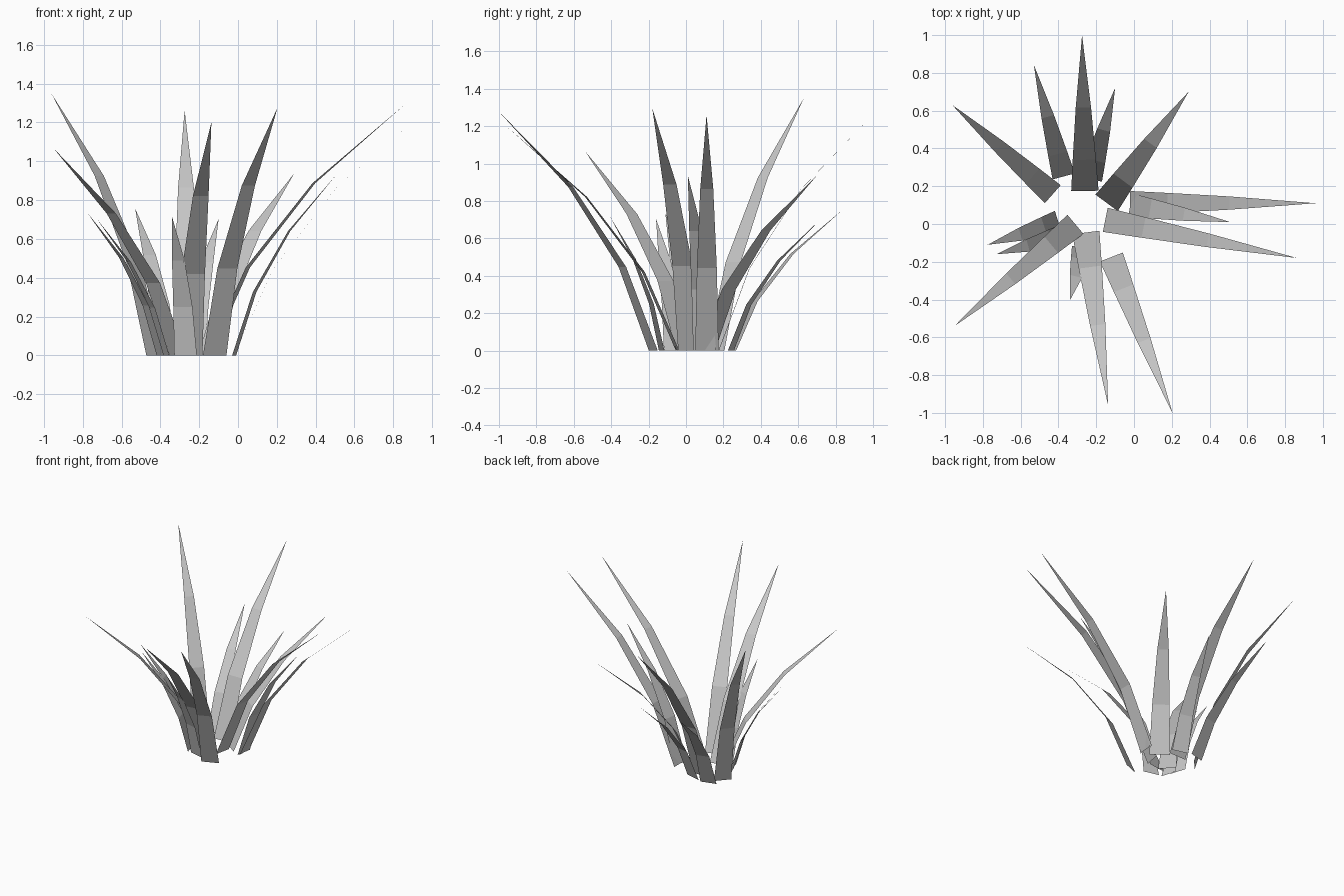
import bpy
from mathutils import Vector

cube = bpy.data.objects.get("Cube")
if cube:
    bpy.data.objects.remove(cube, do_unlink=True)

# Single plain grey for every leaf
grey = bpy.data.materials.new("leaf grey")
grey.use_nodes = True
colour = (0.57, 0.57, 0.57, 1)
grey.diffuse_color = colour
grey.node_tree.nodes["Principled BSDF"].inputs["Base Color"].default_value = colour

# Shared leaf profile: outward lean, height and width as fractions
PROFILE = [(0, 0, 1), (0.2, 0.35, 0.85), (0.535, 0.685, 0.56)]


def leaf(name, base, tip, width):
    """Flat tapering strip that bends outward twice and ends in a point."""
    start = Vector((*base, 0))
    reach = Vector((tip[0], tip[1], 0)) - start
    side = Vector((-reach.y, reach.x, 0)).normalized() * width / 2
    verts = []
    for lean, rise, taper in PROFILE:
        centre = start + reach * lean + Vector((0, 0, tip[2] * rise))
        verts += [centre + side * taper, centre - side * taper]
    verts.append(Vector(tip))
    mesh = bpy.data.meshes.new(name)
    mesh.from_pydata(verts, [], [(0, 1, 3, 2), (2, 3, 5, 4), (4, 5, 6)])
    mesh.materials.append(grey)
    bpy.context.collection.objects.link(bpy.data.objects.new(name, mesh))


# Tall outer leaves
leaf("tall_leaf_back_right", (-0.43, 0.158), (-0.962, 0.63, 1.35), 0.127)
leaf("tall_leaf_back", (-0.26, 0.175), (-0.275, 1.0, 1.262), 0.145)
leaf("tall_leaf_left", (-0.02, 0.112), (0.962, 0.11, 1.26), 0.125)
leaf("tall_leaf_left_front", (-0.152, 0.022), (0.862, -0.18, 1.295), 0.13)
leaf("tall_leaf_front_left", (-0.12, -0.175), (0.204, -1.0, 1.277), 0.13)
leaf("tall_leaf_front", (-0.255, -0.045), (-0.137, -0.96, 1.20), 0.145)
leaf("tall_leaf_front_right", (-0.31, -0.002), (-0.95, -0.54, 1.067), 0.132)

# Shorter leaves between them
leaf("short_leaf_back_left", (-0.145, 0.112), (0.289, 0.70, 0.937), 0.147)
leaf("short_leaf_left", (-0.02, 0.10), (0.51, 0.01, 0.935), 0.125)
leaf("short_leaf_back", (-0.23, 0.24), (-0.10, 0.72, 0.703), 0.125)
leaf("short_leaf_back_right", (-0.372, 0.252), (-0.53, 0.842, 0.757), 0.122)
leaf("short_leaf_right", (-0.40, 0.01), (-0.775, -0.11, 0.733), 0.125)
leaf("short_leaf_right_front", (-0.37, -0.06), (-0.727, -0.16, 0.703), 0.12)
leaf("short_leaf_front", (-0.27, -0.13), (-0.34, -0.405, 0.715), 0.12)
